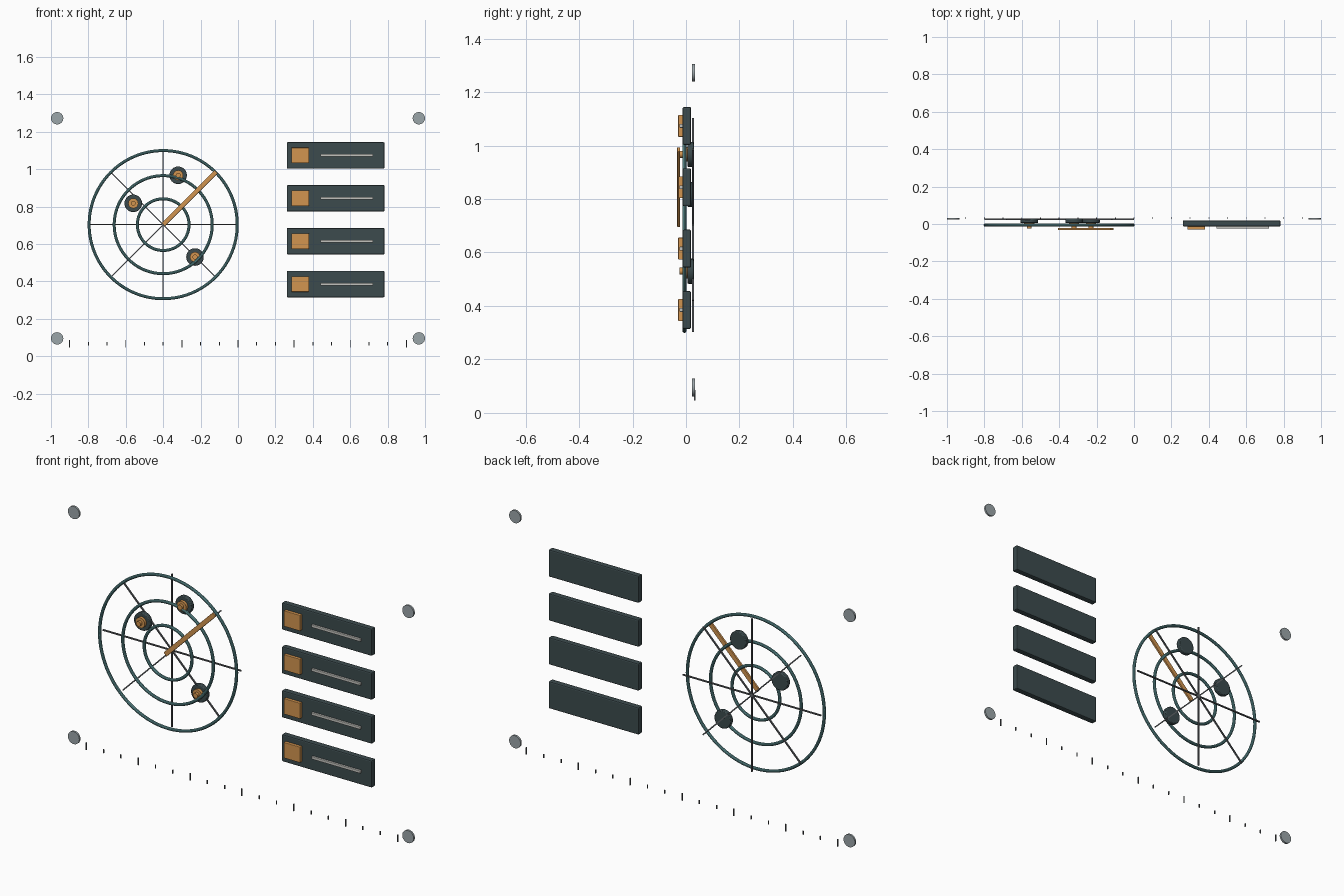
import bpy, math

if "Cube" in bpy.data.objects:
    bpy.data.objects.remove(bpy.data.objects["Cube"])

def mat(name, rgb):
    m = bpy.data.materials.new(name)
    m.diffuse_color = (*rgb, 1)
    m.use_nodes = True
    m.node_tree.nodes["Principled BSDF"].inputs["Base Color"].default_value = m.diffuse_color
    return m

TEAL = mat("teal", (0.13, 0.33, 0.34))
DARK = mat("dark_slate", (0.045, 0.07, 0.075))
AMBER = mat("amber", (0.65, 0.30, 0.08))
STEEL = mat("steel", (0.33, 0.38, 0.40))
LINE = mat("line_grey", (0.12, 0.13, 0.14))
PALE = mat("pale", (0.55, 0.55, 0.52))

def finish(name, m, bevel=0.0, smooth=False):
    o = bpy.context.object
    o.name = name
    o.data.materials.append(m)
    if bevel:
        b = o.modifiers.new("bevel", 'BEVEL')
        b.width = bevel
        b.segments = 2
    if smooth:
        bpy.ops.object.shade_smooth_by_angle()
    return o

def box(name, m, x, y0, y1, z, w, h, angle=0.0, bevel=0.0):
    bpy.ops.mesh.primitive_cube_add(size=1)
    o = bpy.context.object
    for v in o.data.vertices:
        v.co.x *= w
        v.co.y *= y1 - y0
        v.co.z *= h
    o.location = (x, (y0 + y1) / 2, z)
    o.rotation_euler.y = -angle
    return finish(name, m, bevel)

def disc(name, m, x, y0, y1, z, r, sides=32, bevel=0.0):
    bpy.ops.mesh.primitive_cylinder_add(vertices=sides, radius=r, depth=y1 - y0,
        location=(x, (y0 + y1) / 2, z), rotation=(math.pi / 2, 0, 0))
    return finish(name, m, bevel, True)

CX, CZ = -0.40, 0.703

# concentric dial rings
for i, r in enumerate((0.396, 0.262, 0.138)):
    bpy.ops.mesh.primitive_torus_add(major_radius=r, minor_radius=0.008,
        major_segments=96, minor_segments=10,
        location=(CX, -0.006, CZ), rotation=(math.pi / 2, 0, 0))
    finish(f"dial_ring_{i}", TEAL, smooth=True)

# thin crossing spokes behind the rings
for i in range(4):
    box(f"dial_spoke_{i}", LINE, CX, 0.022, 0.030, CZ, 0.80, 0.006, i * math.pi / 4)

# sweep arm from centre to rim
a = math.radians(45)
box("sweep_arm", AMBER, CX + 0.2 * math.cos(a), -0.033, -0.022, CZ + 0.2 * math.sin(a),
    0.40, 0.024, a, 0.002)

# stepped round nodes on the dial
for i, (x, z) in enumerate(((-0.32, 0.967), (-0.56, 0.817), (-0.23, 0.53))):
    disc(f"node_base_{i}", DARK, x, 0.005, 0.029, z, 0.047, 24, 0.004)
    disc(f"node_cap_{i}", AMBER, x, -0.010, 0.006, z, 0.027, 24)
    disc(f"node_knob_{i}", AMBER, x, -0.024, -0.009, z, 0.013, 16)

# stacked modules with square key and slot line
for i in range(4):
    z = 0.385 + 0.2295 * i
    box(f"module_{i}", DARK, 0.522, -0.013, 0.019, z, 0.522, 0.142, bevel=0.006)
    box(f"module_key_{i}", AMBER, 0.332, -0.029, -0.012, z, 0.094, 0.082, bevel=0.002)
    box(f"module_slot_{i}", PALE, 0.582, -0.024, -0.012, z, 0.282, 0.014, bevel=0.002)

# corner fixing discs
for sx in (-1, 1):
    for z in (0.095, 1.272):
        disc(f"corner_fixing_{sx}_{z}", STEEL, sx * 0.967, 0.023, 0.033, z, 0.033)

# scale ticks along the bottom, every third one taller
for i in range(19):
    box(f"scale_tick_{i}", LINE, -0.9 + 0.1 * i, 0.030, 0.035, 0.066,
        0.005, 0.038 if i % 3 == 0 else 0.019)
